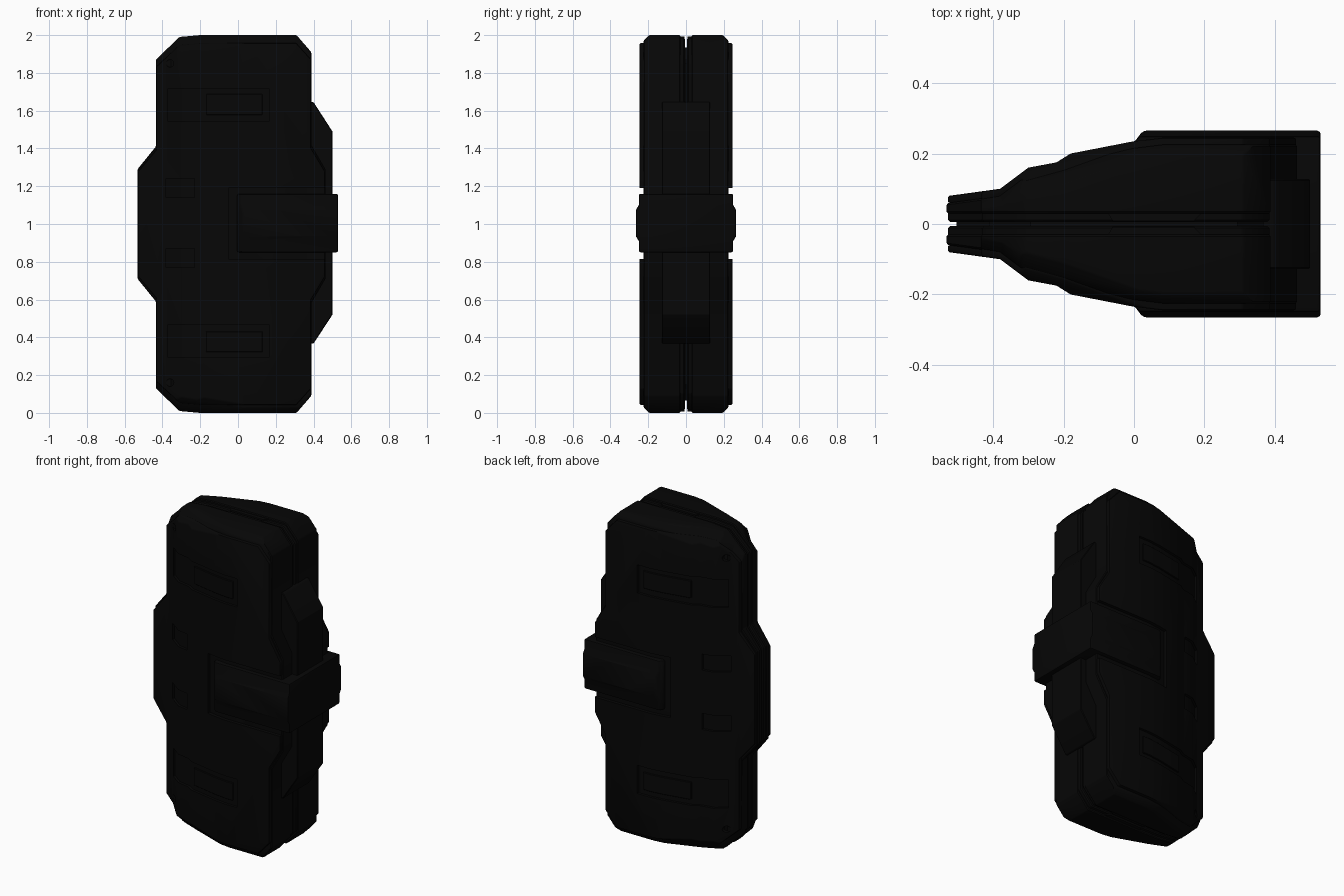
import bpy, bmesh, math
from mathutils import Vector

if "Cube" in bpy.data.objects:
    bpy.data.objects.remove(bpy.data.objects["Cube"], do_unlink=True)

black = bpy.data.materials.new("matte black")
black.use_nodes = True
COLOUR = (0.002, 0.002, 0.002, 1)
black.diffuse_color = COLOUR
bsdf = next(n for n in black.node_tree.nodes if n.type == 'BSDF_PRINCIPLED')
bsdf.inputs["Base Color"].default_value = COLOUR
bsdf.inputs["Roughness"].default_value = 0.6

# Half-thickness of the case along x, and the upper half of its outline (x, z)
THICK = [(-.54, .078), (-.38, .1), (-.3, .16), (-.22, .175), (-.18, .2),
         (0, .235), (.08, .245), (.6, .245)]
UPPER = [(-.532, 1.29), (-.435, 1.41), (-.435, 1.87), (-.31, 1.99), (-.2, 2),
         (.31, 2), (.388, 1.91), (.388, 1.42), (.463, 1.29)]
OUTLINE = UPPER + [(x, 2 - z) for x, z in reversed(UPPER)]


def prism(name, pts, axis, lo, hi):
    """Extrude a 2D outline along an axis."""
    place = {'x': lambda p, t: (t, p[0], p[1]),
             'y': lambda p, t: (p[0], t, p[1]),
             'z': lambda p, t: (p[0], p[1], t)}[axis]
    bm = bmesh.new()
    ends = [[bm.verts.new(place(p, t)) for p in pts] for t in (lo, hi)]
    for ring in ends:
        bm.faces.new(ring)
    n = len(pts)
    for i in range(n):
        j = (i + 1) % n
        bm.faces.new((ends[0][i], ends[0][j], ends[1][j], ends[1][i]))
    bmesh.ops.recalc_face_normals(bm, faces=bm.faces)
    me = bpy.data.meshes.new(name)
    bm.to_mesh(me)
    bm.free()
    me.materials.append(black)
    ob = bpy.data.objects.new(name, me)
    bpy.context.collection.objects.link(ob)
    return ob


def bake(ob):
    """Turn the modifier result into the object's mesh."""
    dg = bpy.context.evaluated_depsgraph_get()
    me = bpy.data.meshes.new_from_object(ob.evaluated_get(dg))
    ob.modifiers.clear()
    ob.data = me


def combine(ob, tool, operation):
    mod = ob.modifiers.new("boolean", 'BOOLEAN')
    mod.operation, mod.object, mod.solver = operation, tool, 'EXACT'
    bake(ob)
    bpy.data.objects.remove(tool, do_unlink=True)


def bevel(ob, width, segments=2):
    mod = ob.modifiers.new("bevel", 'BEVEL')
    mod.width, mod.segments = width, segments
    mod.limit_method, mod.angle_limit = 'ANGLE', math.radians(35)
    bake(ob)


def chamfer_ends(ob, width):
    """Chamfer the outer rim along the top and bottom ends."""
    bm = bmesh.new()
    bm.from_mesh(ob.data)
    rim = [e for e in bm.edges
           if all(abs(v.co.z - 1) > .86 and v.co.y > .05 and v.co.x < .35
                  for v in e.verts)
           and abs(e.verts[0].co.z - e.verts[1].co.z) < .3]
    bmesh.ops.bevel(bm, geom=rim, offset=width, segments=1,
                    affect='EDGES', clamp_overlap=True)
    bm.to_mesh(ob.data)
    bm.free()


def slope_corners(ob, lift):
    """Slice the thin-side end corners with a slanted plane."""
    bm = bmesh.new()
    bm.from_mesh(ob.data)
    for s in (-1, 1):
        cut = bmesh.ops.bisect_plane(
            bm, geom=bm.verts[:] + bm.edges[:] + bm.faces[:],
            plane_co=Vector((-.15, .2, 1 + s * (.93 + lift))),
            plane_no=Vector((-.25, .7, s * .67)), clear_outer=True)
        rim = [e for e in cut["geom_cut"] if isinstance(e, bmesh.types.BMEdge)]
        bmesh.ops.holes_fill(bm, edges=rim, sides=0)
    bmesh.ops.recalc_face_normals(bm, faces=bm.faces)
    bm.to_mesh(ob.data)
    bm.free()


def mirror_y(ob):
    mod = ob.modifiers.new("mirror", 'MIRROR')
    mod.use_axis = (False, True, False)
    mod.use_mirror_merge = False
    bake(ob)


def surface(x):
    for (xa, ya), (xb, yb) in zip(THICK, THICK[1:]):
        if xa <= x <= xb:
            return ya + (yb - ya) * (x - xa) / (xb - xa)


def inset(dx, dz):
    return [(x * (1 - dx / .48), 1 + (z - 1) * (1 - dz)) for x, z in OUTLINE]


def strip(name, x0, x1, z0, z1, low, high):
    """Slab following the curved side of the case between two depths."""
    xs = [x0] + [x for x, _ in THICK if x0 < x < x1] + [x1]
    pts = [(x, surface(x) + low) for x in xs]
    pts += [(x, surface(x) + high) for x in reversed(xs)]
    return prism(name, pts, 'z', z0, z1)


def layer(name, outline, y_low, drop):
    """Case layer: outline cut to the thickness profile."""
    ob = prism(name, outline, 'y', y_low, .4)
    body = [(x, y - drop) for x, y in THICK] + [(.6, -.1), (-.54, -.1)]
    combine(ob, prism("cutter", body, 'z', -.1, 2.1), 'INTERSECT')
    return ob


# Inner body, seam lip and end tabs of each half
core = layer("shell_core", OUTLINE, .03, .02)
chamfer_ends(core, .042)
slope_corners(core, -.004)
bevel(core, .005, 1)
lip = prism("seam_lip", inset(.004, .014), 'y', .006, .045)
bevel(lip, .006, 1)
tab = prism("seam_tab", [(-.08, .04), (-.06, .008), (.17, .008), (.2, .04)],
            'z', .008, 1.992)

# Outer skin with panel recesses, slots, screw holes and clasp opening
skin = layer("shell_skin", inset(.003, .042), .06, 0)
slope_corners(skin, 0)
bevel(skin, .007)
cuts = [(-.05, .6, .815, 1.19, -.03)]
for side in (-1, 1):
    middle = 1.005 + side * .625
    cuts.append((-.37, .165, middle - .088, middle + .088, -.016))
    middle = 1.005 + side * .185
    cuts.append((-.38, -.23, middle - .05, middle + .05, -.016))
for x0, x1, z0, z1, depth in cuts:
    combine(skin, strip("cutter", x0, x1, z0, z1, depth, .1), 'DIFFERENCE')
for z in (.16, 1.85):
    ring = [(-.36 + .02 * math.cos(a * math.tau / 16),
             z + .02 * math.sin(a * math.tau / 16)) for a in range(16)]
    combine(skin, prism("cutter", ring, 'y', .098, .3), 'DIFFERENCE')

# Raised plates inside the panel recesses
plates = [strip(n + "_panel_plate", -.17, .13, 1.005 + s * .628 - .055,
                1.005 + s * .628 + .055, -.03, -.008)
          for n, s in (("upper", 1), ("lower", -1))]
for plate in plates:
    bevel(plate, .003, 1)
halves = [core, lip, tab, skin] + plates
for ob in halves:
    mirror_y(ob)

# Liner closing the seam
liner = prism("seam_liner", inset(.025, .065), 'y', -.03, .03)

# Hinge spine along the +x edge
spine = prism("hinge_spine", [(.34, 1.645), (.4, 1.645), (.5, 1.49),
                              (.5, .52), (.4, .367), (.34, .367)],
              'y', -.128, .128)
bevel(spine, .004, 1)

# Wrap-around clasp with a raised middle band
plan = [(-.005, .2), (-.005, .23), (.005, .238), (.025, .265), (.53, .265)]
clasp = prism("clasp", plan + [(x, -y) for x, y in reversed(plan)],
              'z', .7, 1.3)
section = [(.25, .85), (.25, .91), (.265, .935), (.265, 1.075),
           (.25, 1.1), (.25, 1.16)]
section += [(-y, z) for y, z in reversed(section)]
combine(clasp, prism("cutter", section, 'x', -.2, .7), 'INTERSECT')
bevel(clasp, .01)

for ob in halves + [liner, spine, clasp]:
    bpy.ops.object.select_all(action='DESELECT')
    ob.select_set(True)
    bpy.context.view_layer.objects.active = ob
    bpy.ops.object.shade_smooth_by_angle(angle=math.radians(30))
